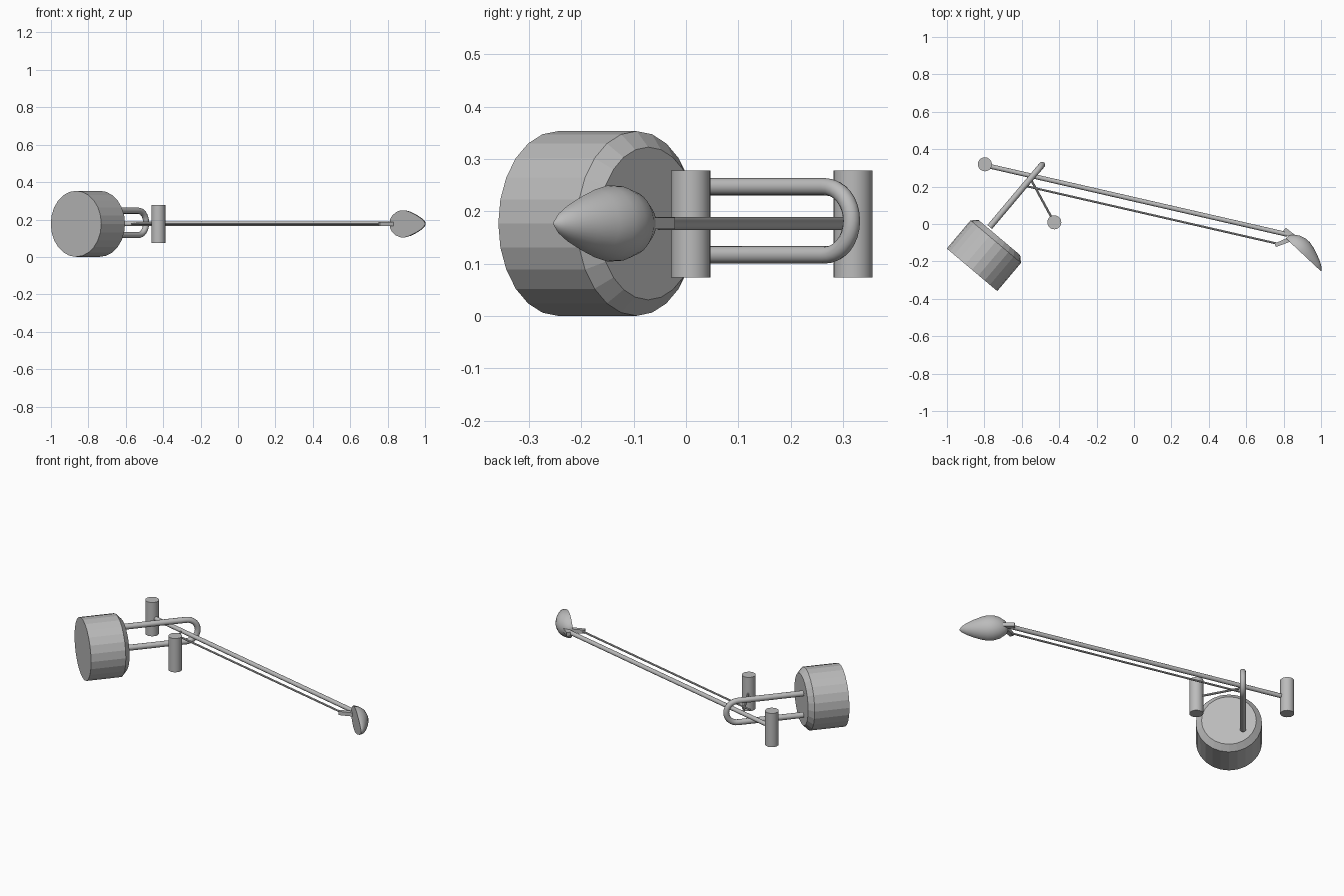
import bpy, bmesh, math
from mathutils import Vector, Matrix

if "Cube" in bpy.data.objects:
    bpy.data.objects.remove(bpy.data.objects["Cube"])

grey = bpy.data.materials.new("grey metal")
grey.diffuse_color = (0.5, 0.5, 0.5, 1)
grey.use_nodes = True
grey.node_tree.nodes["Principled BSDF"].inputs["Base Color"].default_value = grey.diffuse_color
Z = 0.177                                # height of the lamp's plane of symmetry
UP = Vector((0, 0, 1))


def finish(name, bm, angle=None):
    bmesh.ops.recalc_face_normals(bm, faces=bm.faces)
    me = bpy.data.meshes.new(name)
    bm.to_mesh(me)
    bm.free()
    ob = bpy.data.objects.new(name, me)
    bpy.context.collection.objects.link(ob)
    me.materials.append(grey)
    if angle:
        bpy.ops.object.select_all(action='DESELECT')
        ob.select_set(True)
        bpy.context.view_layer.objects.active = ob
        bpy.ops.object.shade_smooth_by_angle(angle=math.radians(angle))
    return ob


def sweep(name, rings, sides, angle=None):
    """Skin rings given as (centre, side axis, other axis, radius)."""
    bm = bmesh.new()
    loops = []
    for c, u, v, r in rings:
        loops.append([bm.verts.new(c + r * (u * math.cos(a) + v * math.sin(a)))
                      for a in (2 * math.pi * i / sides for i in range(sides))])
    for a, b in zip(loops, loops[1:]):
        for i in range(sides):
            j = (i + 1) % sides
            bm.faces.new((a[i], a[j], b[j], b[i]))
    bm.faces.new(loops[0][::-1])
    bm.faces.new(loops[-1])
    return finish(name, bm, angle)


def rod(name, p, q, r, sides=12, r2=None):
    p, q = Vector(p), Vector(q)
    d = (q - p).normalized()
    u = UP.copy() if abs(d.z) < 0.9 else Vector((1, 0, 0))
    v = d.cross(u)
    return sweep(name, [(p, u, v, r), (q, u, v, r2 or r)], sides, 40)


def bar(name, p, q, w0, w1, h):
    """Flat tapered bar lying in the plane of symmetry."""
    p, q = Vector(p), Vector(q)
    s = (q - p).normalized().cross(UP)
    bm = bmesh.new()
    for c, w in ((p, w0), (q, w1)):
        for a, b in ((-1, -1), (1, -1), (1, 1), (-1, 1)):
            bm.verts.new(c + s * a * w / 2 + UP * b * h / 2)
    bmesh.ops.convex_hull(bm, input=bm.verts)
    bmesh.ops.dissolve_limit(bm, angle_limit=0.01, verts=bm.verts, edges=bm.edges)
    return finish(name, bm)


# Heavy round base with a chamfered rim
axis = Vector((0.645, 0.765, 0)).normalized()
side = Vector((-axis.y, axis.x, 0))
foot = Vector((-0.866, -0.245, Z))
sweep("base", [(foot + axis * t, side, UP, r)
               for t, r in ((0, 0.1765), (0.197, 0.1765), (0.226, 0.146))], 24)

# Hairpin stand: two legs joined by a half circle
apex = Vector((-0.491, 0.3165, 0.182))
bend = 0.065
centre = apex - axis * bend
start = centre - axis * 0.37
path = [(start + UP * bend, axis)]
for i in range(17):
    a = math.pi / 2 - math.pi * i / 16
    path.append((centre + bend * (axis * math.cos(a) + UP * math.sin(a)),
                 axis * math.sin(a) - UP * math.cos(a)))
path.append((start - UP * bend, -axis))
sweep("hairpin_stand", [(p, side, t.cross(side), 0.0165) for p, t in path], 12, 40)

# Upright counterweights
for name, x, y in (("arm_counterweight", -0.797, 0.319), ("lever_counterweight", -0.426, 0.009)):
    rod(name, (x, y, Z - 0.103), (x, y, Z + 0.101), 0.0375, 20)

# Main arm, parallel rod and lever
rod("main_arm", (-0.795, 0.314, Z), (0.82, -0.056, Z), 0.0125)
rod("parallel_rod", (-0.57, 0.201, Z), (0.775, -0.107, Z), 0.0055, 8)
rod("lever_rod", (-0.555, 0.245, Z), (-0.43, 0.015, Z), 0.006, 8)

# Bracket joining the rods to the shade
bar("bracket_lever", (0.755, -0.114, Z), (0.85, -0.075, Z), 0.02, 0.026, 0.022)
bar("bracket_hook", (0.805, -0.028, Z), (0.85, -0.072, Z), 0.02, 0.035, 0.022)

# Shade: half of a turned egg, closed by a flat face
tip, end = Vector((0.812, -0.077, Z)), Vector((1.0, -0.253, Z))
d = (end - tip).normalized()
n = UP.cross(d)
profile = [(0.0, 0.018), (0.015, 0.028), (0.06, 0.042), (0.17, 0.062), (0.3, 0.072),
           (0.42, 0.0725), (0.55, 0.065), (0.7, 0.051), (0.85, 0.034), (0.95, 0.018), (1, 0.003)]
bm = bmesh.new()
rows = []
for t, r in profile:
    c = tip.lerp(end, t)
    rows.append([bm.verts.new(c + r * (UP * math.cos(a) + n * math.sin(a)))
                 for a in (math.pi * i / 16 for i in range(17))])
for a, b in zip(rows, rows[1:]):
    for i in range(16):
        bm.faces.new((a[i], a[i + 1], b[i + 1], b[i]))
bm.faces.new(rows[0])
bm.faces.new(rows[-1])
bm.faces.new([r[0] for r in rows] + [r[-1] for r in reversed(rows)])
finish("shade", bm, 50)
